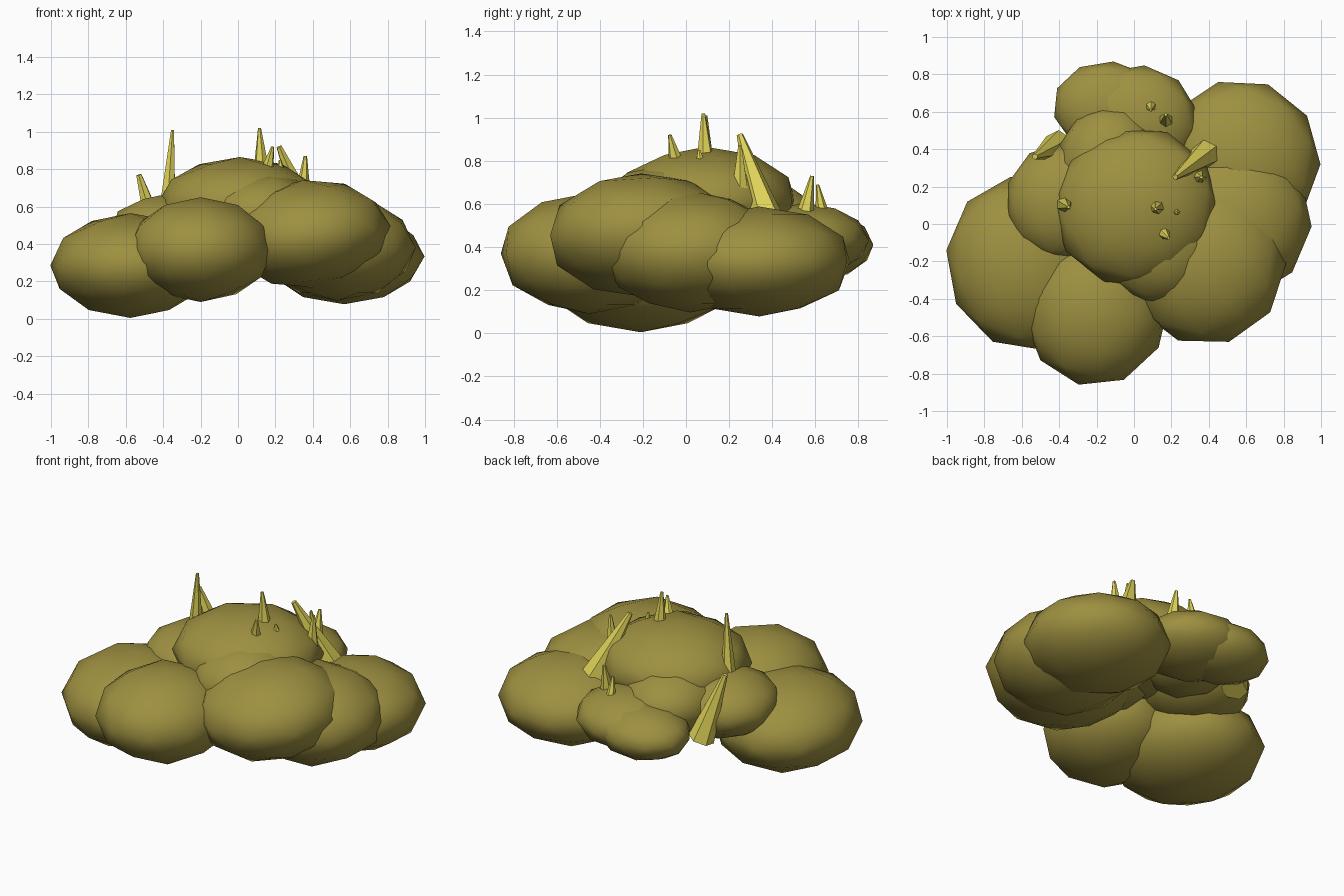
import bpy
from mathutils import Vector

cube = bpy.data.objects.get("Cube")
if cube:
    bpy.data.objects.remove(cube, do_unlink=True)


def material(name, rgb):
    mat = bpy.data.materials.new(name)
    mat.use_nodes = True
    mat.diffuse_color = (*rgb, 1)
    mat.node_tree.nodes["Principled BSDF"].inputs["Base Color"].default_value = (*rgb, 1)
    return mat


olive = material("olive", (0.34, 0.28, 0.052))
straw = material("straw", (0.75, 0.66, 0.1))


def lobe(name, centre, radii, turn=0, tilt=0):
    """Squashed low-poly ball with smooth shading."""
    bpy.ops.mesh.primitive_ico_sphere_add(subdivisions=2, radius=1, location=centre,
                                          rotation=(0, tilt, turn))
    ob = bpy.context.object
    ob.name = name
    ob.scale = radii
    ob.data.materials.append(olive)
    bpy.ops.object.shade_smooth()


def spike(name, base, tip, radius):
    """Flat-sided taper from base to a small blunt tip."""
    base, tip = Vector(base), Vector(tip)
    axis = tip - base
    bpy.ops.mesh.primitive_cone_add(vertices=6, radius1=radius, radius2=radius * 0.2,
                                    depth=axis.length, location=(base + tip) / 2)
    ob = bpy.context.object
    ob.name = name
    ob.rotation_euler = axis.to_track_quat("Z", "Y").to_euler()
    ob.data.materials.append(straw)


# Large outer lobes
lobe("right_lobe", (-0.575, -0.21, 0.285), (0.43, 0.47, 0.28), 0.18)
lobe("front_lobe", (-0.2, -0.45, 0.37), (0.39, 0.42, 0.28), -0.23)
lobe("left_front_lobe", (0.375, -0.2, 0.455), (0.44, 0.45, 0.288), 0.3, -0.1)
lobe("left_lobe", (0.53, 0.02, 0.38), (0.42, 0.43, 0.283), -0.4)
lobe("left_back_lobe", (0.567, 0.34, 0.333), (0.43, 0.435, 0.255), 0.27)

# Upper and inner lobes
lobe("crown_lobe", (0.01, 0.09, 0.61), (0.445, 0.43, 0.255), 0.25)
lobe("crown_front_lobe", (0.14, -0.11, 0.53), (0.33, 0.33, 0.25))
lobe("right_inner_lobe", (-0.37, 0.12, 0.47), (0.32, 0.32, 0.2))
lobe("back_inner_lobe", (-0.13, 0.33, 0.5), (0.28, 0.31, 0.21))

# Small back lobes
lobe("back_lobe", (0.02, 0.55, 0.43), (0.325, 0.3, 0.175), -0.12)
lobe("back_low_lobe", (-0.135, 0.62, 0.41), (0.3, 0.25, 0.16), -0.1)

# Spikes
spike("left_big_spike", (0.385, 0.375, 0.53), (0.22, 0.25, 0.92), 0.078)
spike("right_big_spike", (-0.405, 0.425, 0.35), (-0.53, 0.36, 0.77), 0.078)
spike("right_tall_spike", (-0.375, 0.105, 0.63), (-0.35, 0.09, 1.01), 0.045)
spike("left_spike", (0.345, 0.25, 0.64), (0.36, 0.25, 0.87), 0.046)
spike("crown_spike", (0.125, 0.09, 0.8), (0.115, 0.08, 1.02), 0.042)
spike("crown_small_spike", (0.23, 0.07, 0.76), (0.225, 0.06, 0.85), 0.032)
spike("crown_front_spike", (0.15, -0.04, 0.77), (0.185, -0.075, 0.92), 0.041)
spike("back_spike", (0.17, 0.55, 0.54), (0.17, 0.585, 0.73), 0.044)
spike("back_small_spike", (0.09, 0.635, 0.54), (0.09, 0.61, 0.69), 0.035)
